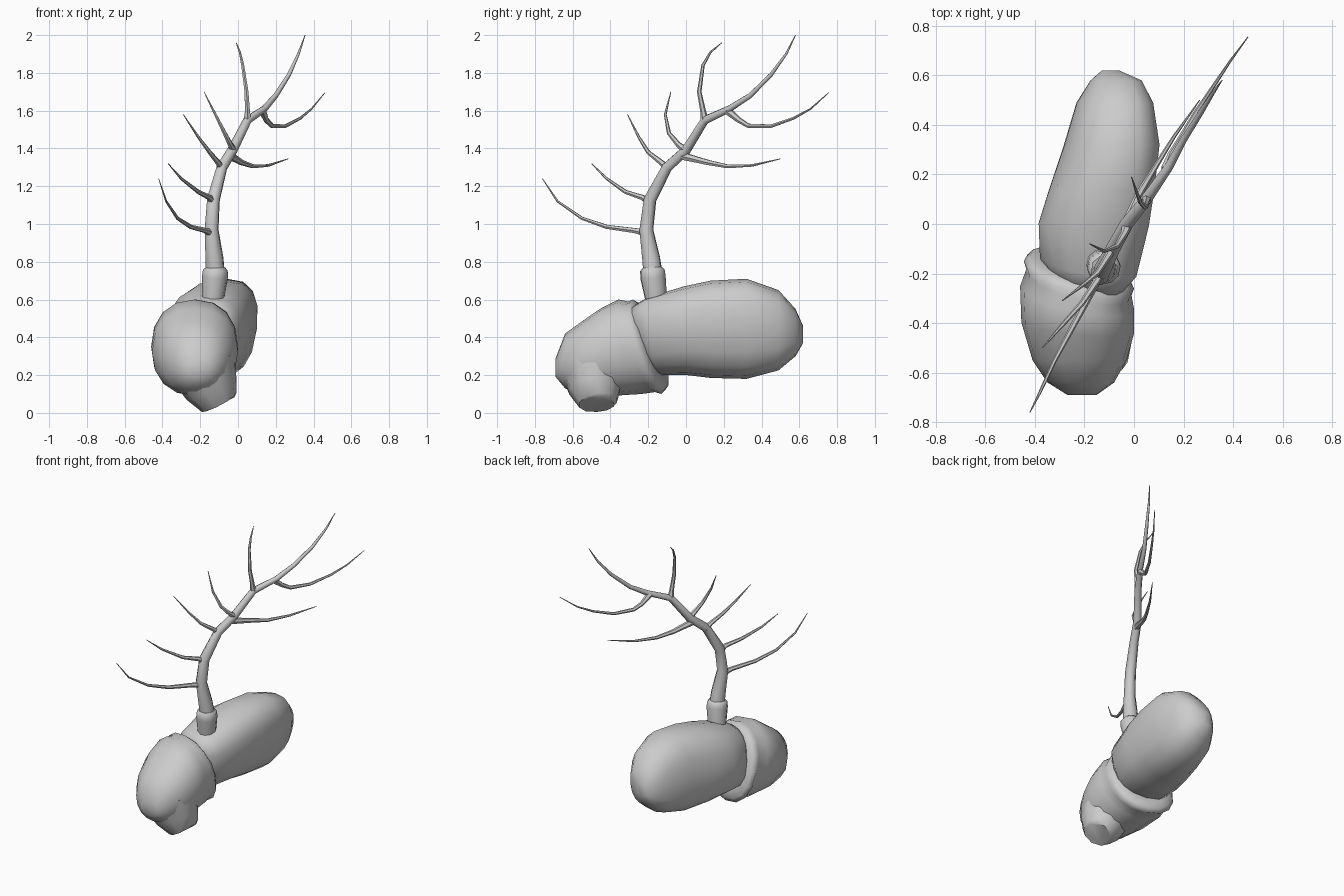
import bpy, bmesh
from math import cos, sin, pi, copysign
from mathutils import Vector


def finish(name, rings, smooth=70):
    # skin a list of equal-length rings and cap both ends
    bm = bmesh.new()
    vs = [[bm.verts.new(p) for p in r] for r in rings]
    n = len(vs[0])
    for a, b in zip(vs, vs[1:]):
        for i in range(n):
            bm.faces.new((a[i], a[(i + 1) % n], b[(i + 1) % n], b[i]))
    bm.faces.new(vs[0])
    bm.faces.new(vs[-1])
    bmesh.ops.recalc_face_normals(bm, faces=bm.faces)
    me = bpy.data.meshes.new(name)
    bm.to_mesh(me)
    bm.free()
    ob = bpy.data.objects.new(name, me)
    bpy.context.collection.objects.link(ob)
    bpy.ops.object.select_all(action='DESELECT')
    ob.select_set(True)
    bpy.context.view_layer.objects.active = ob
    bpy.ops.object.shade_smooth_by_angle(angle=smooth * pi / 180)
    return ob


def lump(name, sections, lean=0.0, n=16, power=2.5):
    # sections: y, x low, x high, z low, z high, slant of the section plane
    rings = []
    for y, x0, x1, z0, z1, s in sections:
        ring = []
        for i in range(n):
            c, d = cos(2 * pi * i / n), sin(2 * pi * i / n)
            u = copysign(abs(c) ** (2 / power), c)
            v = copysign(abs(d) ** (2 / power), d)
            z = (z0 + z1) / 2 + v * (z1 - z0) / 2
            x = (x0 + x1) / 2 + u * (x1 - x0) / 2 + lean * (z - (z0 + z1) / 2)
            ring.append((x, y - s * (0.3 * (z - 0.38) + 0.25 * (x + 0.2)), z))
        rings.append(ring)
    return finish(name, rings, 80)


def tube(name, pts, radii, n=8):
    # round tapering tube through the points
    pts = [Vector(p) for p in pts]
    rings, side = [], Vector((0.87, -0.5, 0))
    for i, p in enumerate(pts):
        t = (pts[min(i + 1, len(pts) - 1)] - pts[max(i - 1, 0)]).normalized()
        side = (side - t * side.dot(t)).normalized()
        up = t.cross(side)
        rings.append([p + radii[i] * (side * cos(2 * pi * k / n) + up * sin(2 * pi * k / n))
                      for k in range(n)])
    return finish(name, rings, 50)


# rear body
lump("body", [
    (-0.24, -0.33, -0.06, 0.24, 0.56, 0.8),
    (-0.16, -0.38, 0.01, 0.20, 0.61, 0.6),
    (0.00, -0.385, 0.06, 0.20, 0.67, 0.1),
    (0.13, -0.345, 0.08, 0.185, 0.70, 0),
    (0.32, -0.28, 0.10, 0.18, 0.71, 0),
    (0.49, -0.23, 0.075, 0.225, 0.65, 0),
    (0.58, -0.175, 0.03, 0.30, 0.55, 0),
    (0.62, -0.13, -0.06, 0.37, 0.46, 0)], lean=0.12)

# front lump with rounded collar
lump("head", [
    (-0.18, -0.36, -0.06, 0.18, 0.52, 1),
    (-0.19, -0.42, -0.02, 0.13, 0.57, 1),
    (-0.22, -0.445, 0.0, 0.10, 0.60, 1),
    (-0.25, -0.435, -0.01, 0.11, 0.59, 1),
    (-0.31, -0.46, 0.0, 0.10, 0.60, 0.8),
    (-0.43, -0.455, 0.0, 0.09, 0.555, 0.4),
    (-0.55, -0.41, -0.03, 0.09, 0.485, 0),
    (-0.64, -0.35, -0.08, 0.13, 0.42, 0),
    (-0.69, -0.27, -0.15, 0.19, 0.29, 0)], power=2.2)

# short stub under the head
tube("foot_stub", [(-0.19, -0.49, 0.25), (-0.14, -0.48, 0.13), (-0.10, -0.465, 0.055), (-0.095, -0.465, 0.045)],
     [0.18, 0.145, 0.105, 0.085], 10)

# socket holding the stem
tube("stem_socket", [(-0.14, -0.152, 0.53), (-0.135, -0.155, 0.58), (-0.122, -0.175, 0.72),
                     (-0.12, -0.178, 0.755), (-0.12, -0.179, 0.77)],
     [0.056, 0.057, 0.069, 0.066, 0.052], 10)

# tapering main stem
tube("stem", [(-0.12, -0.175, 0.74), (-0.125, -0.185, 0.82), (-0.14, -0.21, 0.97), (-0.13, -0.19, 1.13),
              (-0.085, -0.10, 1.30), (-0.03, 0.0, 1.39), (0.05, 0.10, 1.55), (0.14, 0.23, 1.61),
              (0.20, 0.34, 1.68), (0.27, 0.45, 1.79), (0.32, 0.53, 1.90), (0.355, 0.58, 2.0)],
     [0.052, 0.049, 0.038, 0.035, 0.029, 0.027, 0.023, 0.018, 0.014, 0.011, 0.007, 0.002])

# side branches along the stem
branches = [
    [(-0.14, -0.20, 0.95), (-0.17, -0.27, 0.965), (-0.25, -0.42, 0.985), (-0.32, -0.55, 1.03),
     (-0.38, -0.68, 1.12), (-0.42, -0.76, 1.24)],
    [(-0.13, -0.18, 1.11), (-0.15, -0.23, 1.14), (-0.21, -0.32, 1.17), (-0.30, -0.42, 1.24),
     (-0.37, -0.50, 1.32)],
    [(-0.085, -0.09, 1.29), (-0.105, -0.13, 1.325), (-0.15, -0.20, 1.38), (-0.21, -0.25, 1.46),
     (-0.29, -0.31, 1.58)],
    [(-0.025, 0.0, 1.39), (-0.04, -0.04, 1.42), (-0.07, -0.09, 1.48), (-0.12, -0.11, 1.58),
     (-0.18, -0.08, 1.70)],
    [(0.05, 0.10, 1.55), (0.05, 0.09, 1.60), (0.045, 0.07, 1.70), (0.025, 0.09, 1.84),
     (0.01, 0.13, 1.91), (-0.01, 0.19, 1.96)],
    [(-0.04, -0.02, 1.36), (0.02, 0.12, 1.325), (0.08, 0.22, 1.305), (0.16, 0.35, 1.31),
     (0.265, 0.50, 1.345)],
    [(0.13, 0.22, 1.60), (0.15, 0.28, 1.55), (0.18, 0.33, 1.52), (0.25, 0.45, 1.518),
     (0.33, 0.57, 1.56), (0.39, 0.66, 1.61), (0.46, 0.755, 1.695)]]
for k, pts in enumerate(branches):
    m = len(pts) - 1
    radii = [0.022] + [0.015 * (1 - (i - 1) / m) for i in range(1, m)] + [0.002]
    tube(f"branch_{k + 1}", pts, radii, 6)
